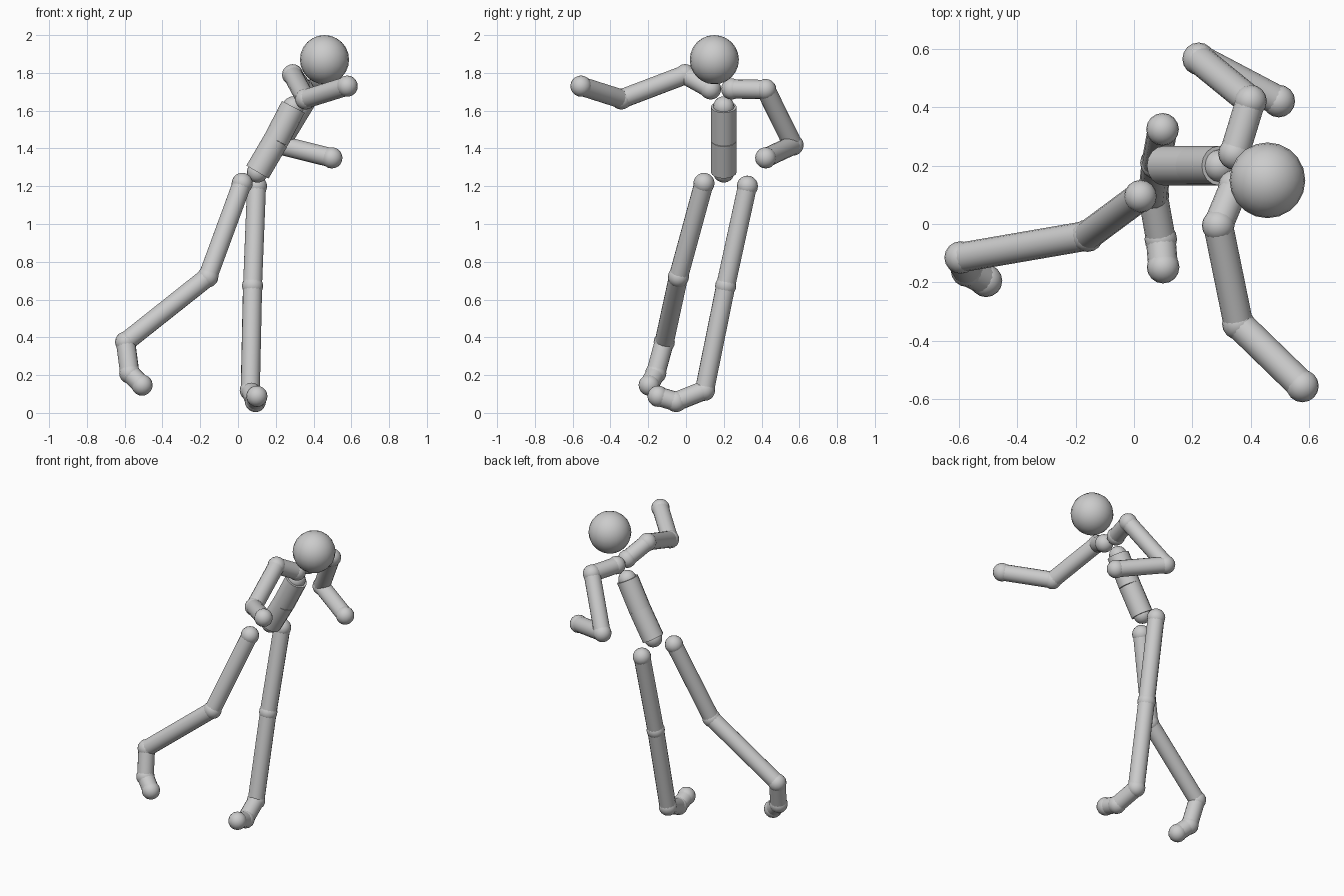
import bpy, math
from mathutils import Vector

if "Cube" in bpy.data.objects:
    bpy.data.objects.remove(bpy.data.objects["Cube"])

SEG = 16
JOINT_R = 0.056
LIMB_R = 0.051
SPINE_R = 0.068

gray = bpy.data.materials.new("plain_gray")
gray.diffuse_color = (0.6, 0.6, 0.6, 1)
gray.use_nodes = True
gray.node_tree.nodes["Principled BSDF"].inputs["Base Color"].default_value = gray.diffuse_color


def finish(name):
    ob = bpy.context.object
    ob.name = name
    ob.data.materials.append(gray)
    bpy.ops.object.shade_smooth_by_angle(angle=math.radians(40))


def ball(name, p, r, seg=SEG):
    bpy.ops.mesh.primitive_uv_sphere_add(segments=seg, ring_count=seg // 2 + 2, radius=r, location=p)
    finish(name)


def rod(name, a, b, r):
    a, b = Vector(a), Vector(b)
    d = b - a
    bpy.ops.mesh.primitive_cylinder_add(vertices=SEG, radius=r, depth=d.length, location=(a + b) / 2)
    bpy.context.object.rotation_euler = d.to_track_quat('Z', 'Y').to_euler()
    finish(name)


def chain(joints, rods, points, r):
    # a ball at every joint and a rod between neighbours
    for n, p in zip(joints, points):
        ball(n, p, JOINT_R)
    for n, a, b in zip(rods, points, points[1:]):
        rod(n, a, b, r)


def leg(side, points):
    chain([side + s for s in ("_hip", "_knee", "_ankle", "_foot_ball", "_toe")],
          [side + s for s in ("_thigh", "_shin", "_foot", "_toes")], points, LIMB_R)


def arm(side, points):
    chain([side + s for s in ("_collar", "_shoulder", "_elbow", "_hand")],
          [side + s for s in ("_collarbone", "_upper_arm", "_forearm")], points, LIMB_R)


# head
ball("head", (0.458, 0.15, 1.87), 0.13, 20)

# torso
chain(["pelvis", "waist", "chest"], ["lower_spine", "upper_spine"],
      [(0.103, 0.2, 1.275), (0.202, 0.2, 1.444), (0.293, 0.2, 1.62)], SPINE_R)

# legs, hip to toe
leg("right", [(0.022, 0.095, 1.215), (-0.16, -0.04, 0.72), (-0.595, -0.115, 0.375),
              (-0.573, -0.16, 0.21), (-0.508, -0.195, 0.147)])
leg("left", [(0.098, 0.325, 1.2), (0.077, 0.21, 0.672), (0.065, 0.098, 0.12),
             (0.092, -0.052, 0.06), (0.1, -0.148, 0.088)])

# arms, collar to hand
arm("right", [(0.345, 0.13, 1.715), (0.289, -0.005, 1.79), (0.358, -0.342, 1.662), (0.578, -0.556, 1.73)])
arm("left", [(0.345, 0.242, 1.715), (0.4, 0.422, 1.712), (0.222, 0.567, 1.418), (0.497, 0.422, 1.35)])
